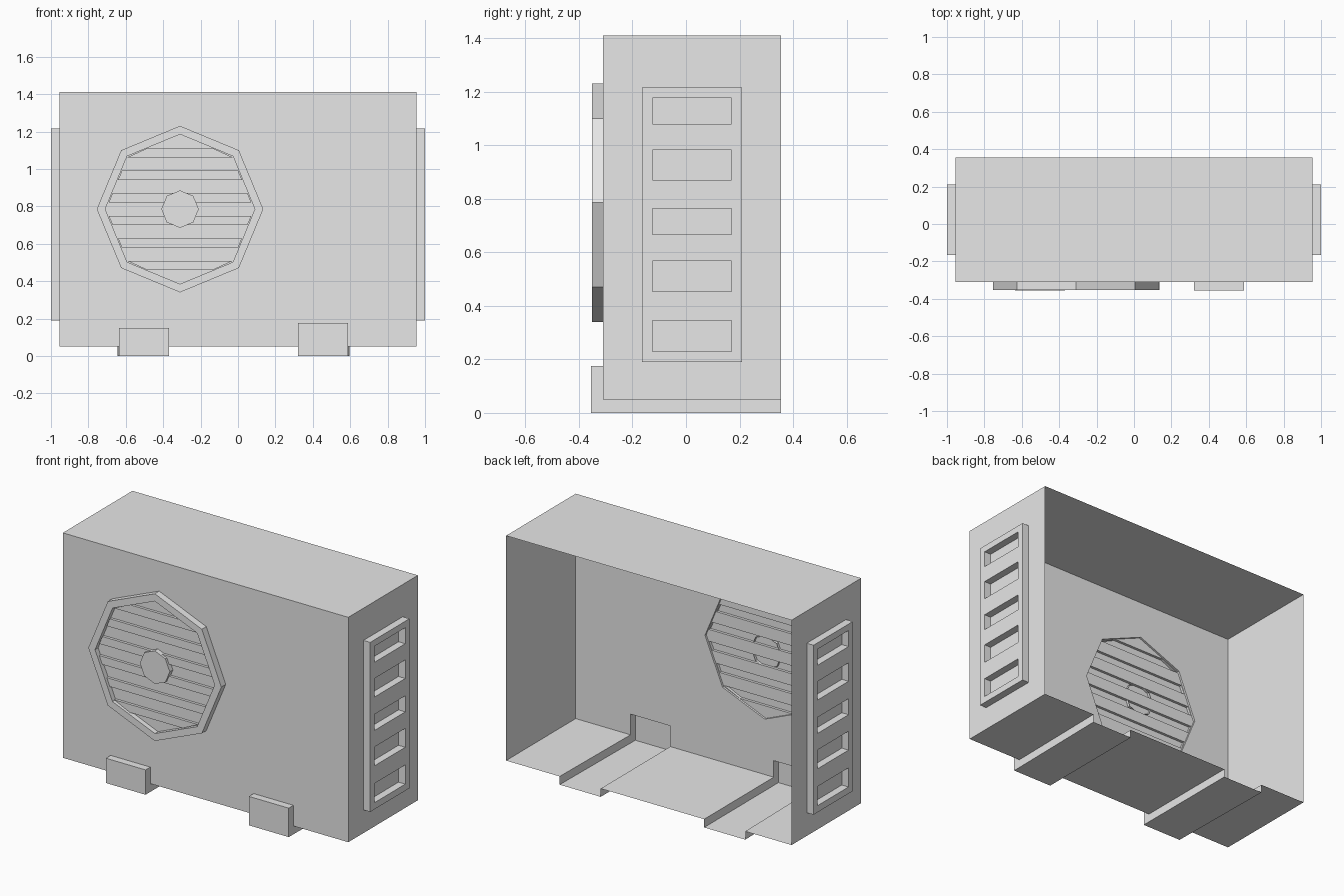
import bpy, bmesh, math
from mathutils import Vector

if "Cube" in bpy.data.objects:
    bpy.data.objects.remove(bpy.data.objects["Cube"], do_unlink=True)

grey = bpy.data.materials.new("light_grey")
grey.use_nodes = True
colour = (0.8, 0.8, 0.8, 1)
grey.diffuse_color = colour
grey.node_tree.nodes["Principled BSDF"].inputs["Base Color"].default_value = colour

# Overall sizes
W, FRONT, BACK, FLOOR, TOP = 0.955, -0.31, 0.355, 0.05, 1.41
TOE = -0.355
FAN_X, FAN_Z, FAN_R, GRILLE_R = -0.31, 0.785, 0.445, 0.4
RING_Y, GRILLE_Y, SLAT_Y = -0.352, -0.322, -0.338


def to_front(u, v, d):
    return Vector((u, d, v))


def to_side(u, v, d):
    return Vector((d, u, v))


def poly(bm, points):
    bm.faces.new([bm.verts.new(p) for p in points])


def sheet(bm, loops, place, d):
    """Flat sheet bounded by the first loop, with the other loops as holes."""
    edges = []
    for loop in loops:
        vs = [bm.verts.new(place(u, v, d)) for u, v in loop]
        edges += [bm.edges.new((vs[i - 1], vs[i])) for i in range(len(vs))]
    normal = place(0, 0, 1)
    bmesh.ops.triangle_fill(bm, use_beauty=True, edges=edges, normal=normal)


def wall(bm, loop, place, d0, d1):
    """Band joining a loop at one depth to the same loop at another."""
    for i in range(len(loop)):
        a, b = loop[i - 1], loop[i]
        poly(bm, [place(*a, d0), place(*b, d0), place(*b, d1), place(*a, d1)])


def octagon(r):
    return [(FAN_X + r * math.cos(k * math.pi / 4), FAN_Z + r * math.sin(k * math.pi / 4))
            for k in range(8)]


def rect(u0, u1, v0, v1):
    return [(u0, v0), (u1, v0), (u1, v1), (u0, v1)]


def finish(bm, name):
    bmesh.ops.remove_doubles(bm, verts=bm.verts, dist=0.0005)
    bmesh.ops.recalc_face_normals(bm, faces=bm.faces)
    bmesh.ops.dissolve_limit(bm, angle_limit=0.01, verts=bm.verts, edges=bm.edges)
    mesh = bpy.data.meshes.new(name)
    bm.to_mesh(mesh)
    bm.free()
    mesh.materials.append(grey)
    obj = bpy.data.objects.new(name, mesh)
    bpy.context.collection.objects.link(obj)
    return obj


# Casing: thin shell, open at the back, with two foot channels pressed out of it
# Each foot: front left x, front right x, back left x, back right x, toe height
feet = [(-0.635, -0.37, -0.645, -0.37, 0.15), (0.322, 0.588, 0.322, 0.597, 0.175)]
bm = bmesh.new()
outline = [(-W, FLOOR)]
floor_x = [(-W, -W)]
for fl, fr, bl, br, h in feet:
    outline += [(fl, FLOOR), (fl, h), (fr, h), (fr, FLOOR)]
    floor_x += [(fl, bl), (fr, br)]
    # toe cap
    poly(bm, [(fl, TOE, 0), (fr, TOE, 0), (fr, TOE, h), (fl, TOE, h)])
    poly(bm, [(fl, TOE, h), (fr, TOE, h), (fr, FRONT, h), (fl, FRONT, h)])
    # sole and channel sides
    poly(bm, [(fl, TOE, 0), (fr, TOE, 0), (fr, FRONT, 0), (fl, FRONT, 0)])
    poly(bm, [(fl, FRONT, 0), (fr, FRONT, 0), (br, BACK, 0), (bl, BACK, 0)])
    for f, b in ((fl, bl), (fr, br)):
        poly(bm, [(f, TOE, 0), (f, TOE, h), (f, FRONT, h), (f, FRONT, FLOOR), (f, FRONT, 0)])
        poly(bm, [(f, FRONT, 0), (f, FRONT, FLOOR), (b, BACK, FLOOR), (b, BACK, 0)])
outline += [(W, FLOOR), (W, TOP), (-W, TOP)]
floor_x.append((W, W))
# floor strips between the channels
for i in (0, 2, 4):
    (f0, b0), (f1, b1) = floor_x[i:i + 2]
    poly(bm, [(f0, FRONT, FLOOR), (f1, FRONT, FLOOR), (b1, BACK, FLOOR), (b0, BACK, FLOOR)])
# front, top and sides
sheet(bm, [outline, octagon(GRILLE_R)], to_front, FRONT)
poly(bm, [(-W, FRONT, TOP), (W, FRONT, TOP), (W, BACK, TOP), (-W, BACK, TOP)])
for x in (-W, W):
    poly(bm, [(x, FRONT, FLOOR), (x, BACK, FLOOR), (x, BACK, TOP), (x, FRONT, TOP)])
finish(bm, "casing")

# Fan ring
bm = bmesh.new()
outer, inner = octagon(FAN_R), octagon(GRILLE_R)
wall(bm, outer, to_front, FRONT, RING_Y)
sheet(bm, [outer, inner], to_front, RING_Y)
wall(bm, inner, to_front, RING_Y, FRONT)
finish(bm, "fan_ring")


def half_width(z):
    """Half width of the grille octagon at a height."""
    t, s = abs(z - FAN_Z), GRILLE_R * math.sqrt(0.5)
    if t <= s:
        return GRILLE_R - t * (GRILLE_R - s) / s
    return s * (GRILLE_R - t) / (GRILLE_R - s)


# Fan grille: octagonal plate with pressed slats
bm = bmesh.new()
slats = []
for k in range(6):
    z1 = 1.111 - 0.1205 * k
    z0 = z1 - 0.049
    w0, w1 = half_width(z0) - 0.004, half_width(z1) - 0.004
    slats.append([(FAN_X - w0, z0), (FAN_X + w0, z0), (FAN_X + w1, z1), (FAN_X - w1, z1)])
sheet(bm, [inner] + slats, to_front, GRILLE_Y)
for slat in slats:
    wall(bm, slat, to_front, GRILLE_Y, SLAT_Y)
    sheet(bm, [slat], to_front, SLAT_Y)
finish(bm, "fan_grille")

# Fan hub
bm = bmesh.new()
hub = octagon(0.1)
wall(bm, hub, to_front, GRILLE_Y, RING_Y)
sheet(bm, [hub], to_front, RING_Y)
finish(bm, "fan_hub")

# Side vents: raised panels with five slots down to the casing
slots = [(1.079, 1.176), (0.869, 0.981), (0.667, 0.764), (0.453, 0.567), (0.23, 0.346)]
for name, side in (("left_vent", 1), ("right_vent", -1)):
    bm = bmesh.new()
    panel = rect(-0.165, 0.21, 0.19, 1.215)
    holes = [rect(-0.125, 0.17, z0, z1) for z0, z1 in slots]
    sheet(bm, [panel] + holes, to_side, side)
    for loop in [panel] + holes:
        wall(bm, loop, to_side, side * W, side)
    finish(bm, name)
